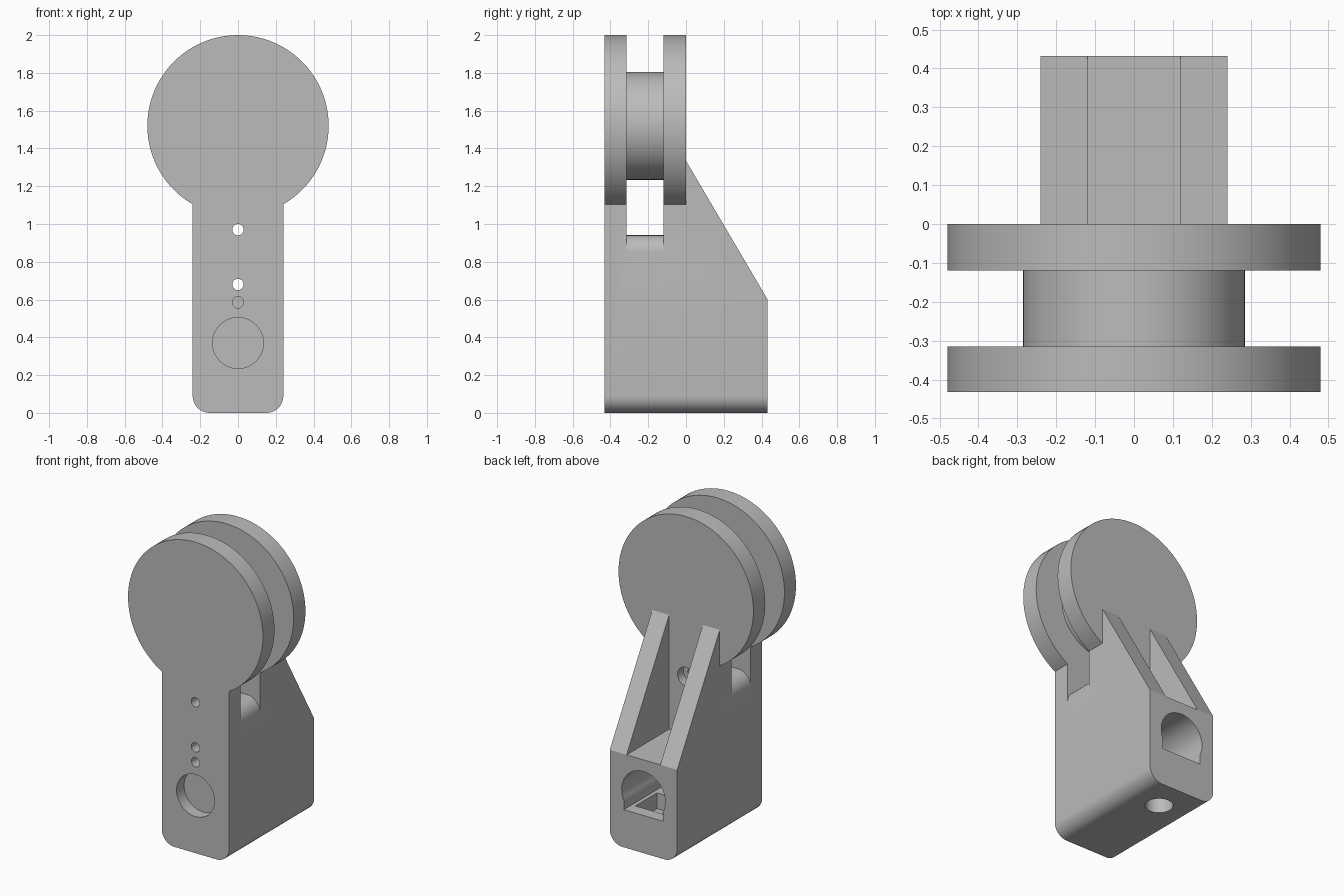
import bpy, bmesh, math
from mathutils import Vector

cube = bpy.data.objects.get("Cube")
if cube:
    bpy.data.objects.remove(cube, do_unlink=True)

grey = bpy.data.materials.new("plain grey")
grey.use_nodes = True
grey.diffuse_color = (0.5, 0.5, 0.5, 1)
grey.node_tree.nodes["Principled BSDF"].inputs["Base Color"].default_value = (0.5, 0.5, 0.5, 1)

# Main dimensions
HALF = 0.24                      # half width of the stem
FRONT, BACK = -0.432, 0.432      # depth of the bracket
SLOT = (-0.315, -0.12)           # groove between the flanges
WHEEL_Z, WHEEL_R, HUB_R = 1.52, 0.48, 0.286
FILLET = 0.09


def arc(cx, cz, r, start, end, steps):
    """Points on an arc, angles in degrees."""
    angles = [math.radians(start + (end - start) * i / steps) for i in range(steps + 1)]
    return [(cx + r * math.cos(a), cz + r * math.sin(a)) for a in angles]


def prism(name, points, low, high, axis="y"):
    """Extrude an outline: (x, z) along y, (y, z) along x, or (x, y) along z."""
    place = {"y": lambda p, d: (p[0], d, p[1]),
             "x": lambda p, d: (d, p[0], p[1]),
             "z": lambda p, d: (p[0], p[1], d)}[axis]
    bm = bmesh.new()
    face = bm.faces.new([bm.verts.new(place(p, low)) for p in points])
    extruded = bmesh.ops.extrude_face_region(bm, geom=[face])
    moved = [v for v in extruded["geom"] if isinstance(v, bmesh.types.BMVert)]
    shift = Vector(place((0, 0), high)) - Vector(place((0, 0), low))
    bmesh.ops.translate(bm, verts=moved, vec=shift)
    bmesh.ops.recalc_face_normals(bm, faces=bm.faces)
    mesh = bpy.data.meshes.new(name)
    bm.to_mesh(mesh)
    bm.free()
    mesh.materials.append(grey)
    obj = bpy.data.objects.new(name, mesh)
    bpy.context.collection.objects.link(obj)
    return obj


def disc(name, z, r, low, high, sides=48):
    return prism(name, arc(0, z, r, 0, 360, sides)[:-1], low, high)


def box(name, half_x, y, z):
    return prism(name, [(-half_x, z[0]), (half_x, z[0]), (half_x, z[1]), (-half_x, z[1])], *y)


def combine(target, tool, operation="DIFFERENCE"):
    tool.hide_render = True
    mod = target.modifiers.new("combine", "BOOLEAN")
    mod.operation, mod.solver, mod.object = operation, "EXACT", tool
    bpy.context.view_layer.objects.active = target
    bpy.ops.object.modifier_apply(modifier=mod.name)
    bpy.data.objects.remove(tool, do_unlink=True)


# Stem with rounded lower corners
inner = HALF - FILLET
outline = (arc(-inner, FILLET, FILLET, 180, 270, 10) + arc(inner, FILLET, FILLET, 270, 360, 10)
           + [(HALF, 1.4), (-HALF, 1.4)])
bracket = prism("bracket", outline, FRONT, BACK)

# Sloping back and the open bay between the two ribs
combine(bracket, prism("slope_cutter", [(0, 1.335), (BACK, 0.6), (0.6, 0.6), (0.6, 1.6), (0, 1.6)],
                       -0.4, 0.4, "x"))
combine(bracket, box("bay_cutter", 0.12, (0, 0.6), (0.6, 1.6)))

# Slot across the stem, leaving a floor with rounded shoulders
top = 0.94
shoulder = (arc(-inner, top - FILLET, FILLET + 0.0005, 180, 90, 10)
            + arc(inner, top - FILLET, FILLET + 0.0005, 90, 0, 10))
slot = [(-0.3, top - FILLET)] + shoulder + [(0.3, top - FILLET), (0.3, 1.6), (-0.3, 1.6)]
combine(bracket, prism("slot_cutter", slot, *SLOT))

# Wheel flanges
for low, high in ((FRONT, SLOT[0]), (SLOT[1], 0)):
    combine(bracket, disc("flange", WHEEL_Z, WHEEL_R, low, high, 96), "UNION")

# Screw holes with wider recesses at the rear
for z in (0.97, 0.68):
    combine(bracket, disc("screw_cutter", z, 0.03, -0.6, 0.1, 32))
    combine(bracket, disc("recess_cutter", z, 0.06, -0.06, 0.1, 32))

# Blind small hole and shallow round recess on the front
combine(bracket, disc("pin_cutter", 0.585, 0.03, -0.6, -0.25, 32))
combine(bracket, disc("front_recess_cutter", 0.37, 0.135, -0.6, -0.355))

# Arched rear bore with a square foot, and the well below it
foot = 0.14
lean = math.degrees(math.acos(foot / 0.155))
arch = arc(0, 0.37, 0.155, -lean, 180 + lean, 40) + [(-foot, 0.242), (foot, 0.242)]
combine(bracket, prism("bore_cutter", arch, -0.1, 0.6))
combine(bracket, box("well_cutter", 0.115, (0.13, 0.35), (0.14, 0.3)))

# Round hole through the base
combine(bracket, prism("base_cutter", arc(0, 0.227, 0.082, 0, 360, 40)[:-1], -0.1, 0.2, "z"))

# Merge flat regions left by the cuts
bm = bmesh.new()
bm.from_mesh(bracket.data)
bmesh.ops.remove_doubles(bm, verts=bm.verts, dist=0.0001)
bmesh.ops.dissolve_limit(bm, angle_limit=0.005, verts=bm.verts, edges=bm.edges)
bm.to_mesh(bracket.data)
bm.free()

# Hub between the flanges
hub = disc("wheel_hub", WHEEL_Z, HUB_R, *SLOT, 96)

bpy.ops.object.select_all(action="DESELECT")
for obj in (bracket, hub):
    obj.select_set(True)
bpy.context.view_layer.objects.active = bracket
bpy.ops.object.shade_smooth_by_angle(angle=math.radians(30))
